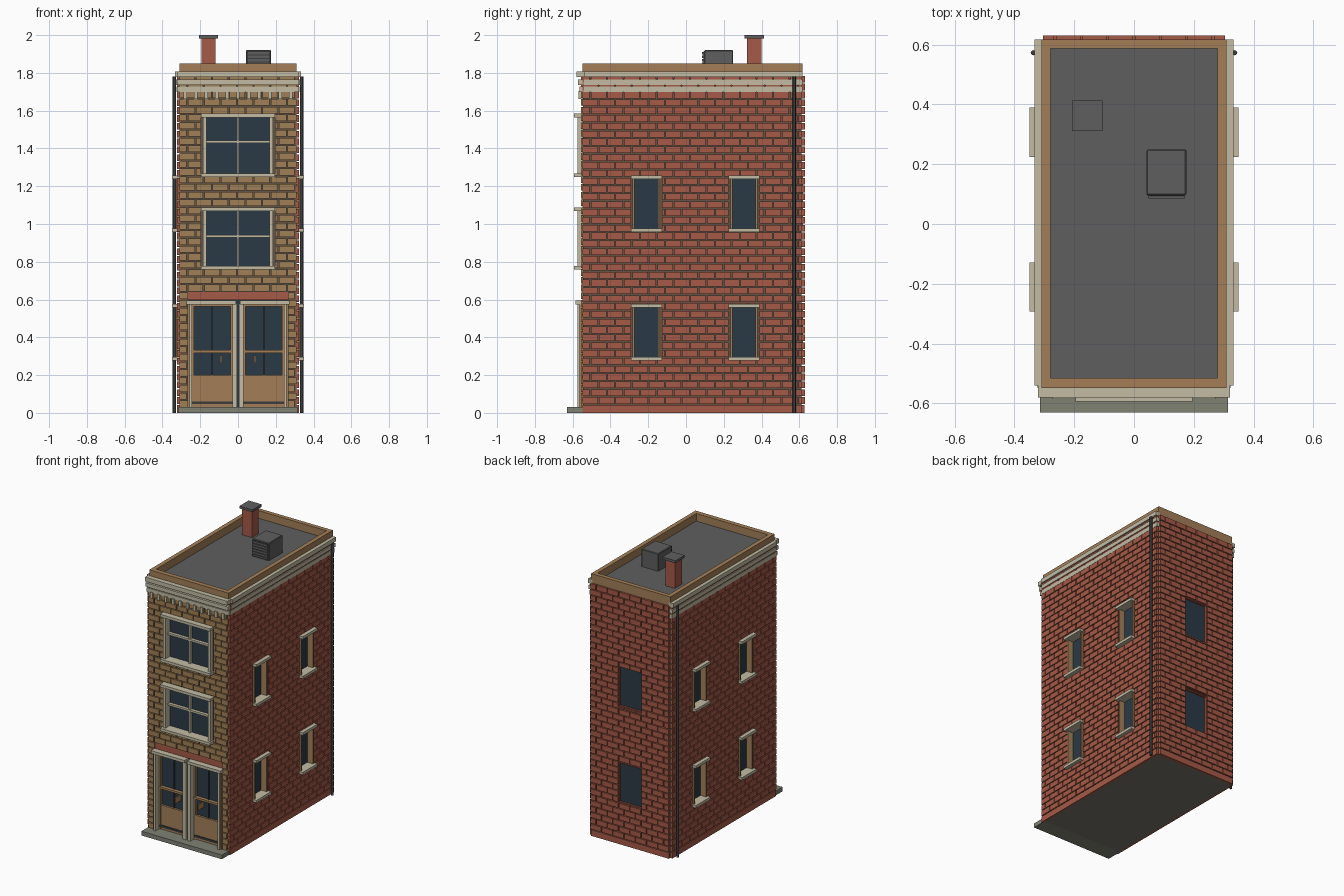
import bpy, bmesh, math

cube = bpy.data.objects.get("Cube")
if cube:
    bpy.data.objects.remove(cube, do_unlink=True)


def material(name, *rgb):
    lin = [((c / 255 + 0.055) / 1.055) ** 2.4 for c in rgb] + [1.0]
    m = bpy.data.materials.new(name)
    m.use_nodes = True
    m.diffuse_color = lin
    node = m.node_tree.nodes["Principled BSDF"]
    node.inputs["Base Color"].default_value = lin
    node.inputs["Roughness"].default_value = 0.8
    return m


TAN = material("tan brick", 160, 128, 86)
RED = material("red brick", 165, 90, 71)
CREAM = material("cream trim", 194, 187, 164)
WOOD = material("brown wood", 163, 127, 88)
GLASS = material("dark glass", 43, 58, 69)
ROOF = material("roof grey", 95, 95, 95)
METAL = material("dark metal", 58, 60, 62)
MORTAR = material("dark mortar", 98, 84, 70)
STONE = material("step stone", 128, 130, 116)
BASE = material("foundation grey", 122, 117, 107)

# Each wall maps (along, outward, up) to the model's axes
WALLS = {
    "front": lambda u, d, z: (u, -d, z),
    "back": lambda u, d, z: (u, d, z),
    "left": lambda u, d, z: (d, u, z),
    "right": lambda u, d, z: (-d, u, z),
}
QUADS = ((0, 1, 3, 2), (4, 6, 7, 5), (0, 4, 5, 1), (2, 3, 7, 6), (0, 2, 6, 4), (1, 5, 7, 3))


def boxes(name, mat, items, wall="back"):
    """One object out of boxes (u0, u1, d0, d1, z0, z1)."""
    bm = bmesh.new()
    for u0, u1, d0, d1, z0, z1 in items:
        v = [bm.verts.new(WALLS[wall](u, d, z)) for u in (u0, u1) for d in (d0, d1) for z in (z0, z1)]
        for q in QUADS:
            bm.faces.new([v[i] for i in q])
    bmesh.ops.recalc_face_normals(bm, faces=bm.faces)
    mesh = bpy.data.meshes.new(name)
    bm.to_mesh(mesh)
    bm.free()
    mesh.materials.append(mat)
    ob = bpy.data.objects.new(name, mesh)
    bpy.context.scene.collection.objects.link(ob)
    return ob


def subtract(rect, hole):
    """Pieces of a brick that remain around an opening."""
    a, b, c, d = rect
    e, f, g, h = hole
    if b <= e or a >= f or d <= g or c >= h:
        return [rect]
    m, n = max(c, g), min(d, h)
    parts = [(a, e, m, n), (f, b, m, n), (a, b, c, g), (a, b, h, d)]
    return [p for p in parts if p[1] - p[0] > 0.004 and p[3] - p[2] > 0.004]


def brick_wall(name, mat, wall, u0, u1, d0, d1, z0, z1, holes, length=0.088, pitch=0.0412, gap=0.006):
    items = []
    rows = round((z1 - z0) / pitch)
    step = (z1 - z0) / rows
    for r in range(rows):
        u = u0 - (r % 2) * length / 2
        while u < u1:
            a, b = max(u, u0), min(u + length - gap, u1)
            z = z0 + r * step
            rects = [(a, b, z, z + step - gap)] if b - a > 0.006 else []
            for hole in holes:
                rects = [p for rect in rects for p in subtract(rect, hole)]
            items += [(p[0], p[1], d0, d1, p[2], p[3]) for p in rects]
            u += length
    boxes(name, mat, items, wall)


cuts = []  # (wall, box) openings in the core


def window(name, wall, u, half, z0, z1, glass, out, frame, trim=None, bar=0.012, cross=None):
    """Recessed pane, frame, optional lintel with sill, optional glazing bars."""
    a, b = u - half, u + half
    cuts.append((wall, (a, b, glass - 0.01, 0.8, z0, z1)))
    boxes(name + "_glass", GLASS, [(a, b, glass - 0.01, glass, z0, z1)], wall)
    boxes(name + "_frame", frame, [
        (a, a + bar, glass - 0.005, out, z0, z1), (b - bar, b, glass - 0.005, out, z0, z1),
        (a, b, glass - 0.005, out - 0.002, z0, z0 + 0.006), (a, b, glass - 0.005, out - 0.002, z1 - 0.006, z1)], wall)
    if trim:
        boxes(name + "_lintel_and_sill", CREAM, [
            (a - 0.01, b + 0.01, glass, trim, z1 - 0.007, z1 + 0.012),
            (a - 0.01, b + 0.01, glass, trim, z0 - 0.012, z0 + 0.007)], wall)
    if cross:
        boxes(name + "_bars", CREAM, [
            (u - 0.006, u + 0.006, glass - 0.005, glass + 0.018, z0, z1),
            (a, b, glass - 0.005, glass + 0.022, cross - 0.007, cross + 0.007)], wall)


FLOORS = {"lower": (0.29, 0.565), "upper": (0.97, 1.245)}
side_holes, back_holes = [], []

# Side and back windows
for floor, (z0, z1) in FLOORS.items():
    for place, y in (("front", -0.21), ("rear", 0.307)):
        for wall in ("left", "right"):
            window(f"{wall}_{place}_{floor}_window", wall, y, 0.072, z0, z1, 0.285, 0.328, WOOD, 0.35, 0.01)
        side_holes.append((y - 0.082, y + 0.082, z0 - 0.012, z1 + 0.012))
    window(f"back_{floor}_window", "back", 0, 0.092, z0, z1 + 0.012, 0.605, 0.62, RED, bar=0.004)
    back_holes.append((-0.092, 0.092, z0, z1 + 0.012))

# Front windows
front_holes = [(-0.265, 0.265, 0, 0.64)]
for floor, z0, z1, cross in (("lower", 0.77, 1.075, 0.935), ("upper", 1.26, 1.572, 1.435)):
    window(f"front_{floor}_window", "front", 0, 0.186, z0, z1, 0.525, 0.575, CREAM, 0.594, 0.02, cross)
    front_holes.append((-0.196, 0.196, z0 - 0.012, z1 + 0.012))

# Shop entrance with two doors
cuts.append(("front", (-0.265, 0.265, 0.5, 0.8, 0.03, 0.6)))
boxes("entrance_glass", GLASS, [(-0.265, 0.265, 0.5, 0.515, 0.03, 0.6)], "front")
boxes("entrance_lintel", RED, [(-0.265, 0.265, 0.53, 0.547, 0.597, 0.64)], "front")
for side, s in (("left", 1), ("right", -1)):
    def leaf(name, mat, *items):
        boxes(f"{side}_{name}", mat, [(s * i[0], s * i[1]) + i[2:] for i in items], "front")

    leaf("door_jambs", CREAM, (0.006, 0.03, 0.51, 0.575, 0.03, 0.58), (0.243, 0.257, 0.51, 0.575, 0.03, 0.58))
    leaf("door_casing", WOOD, (0.257, 0.268, 0.51, 0.565, 0.03, 0.58))
    leaf("door_header", CREAM, (0.01, 0.272, 0.51, 0.585, 0.575, 0.595))
    leaf("door_wood", WOOD,
         (0.03, 0.04, 0.51, 0.535, 0.03, 0.575), (0.233, 0.243, 0.51, 0.535, 0.03, 0.575),
         (0.04, 0.233, 0.51, 0.53, 0.03, 0.2), (0.03, 0.243, 0.51, 0.54, 0.318, 0.332),
         (0.03, 0.243, 0.51, 0.533, 0.563, 0.575))
    leaf("door_kick_strip", METAL, (0.03, 0.243, 0.51, 0.537, 0.046, 0.06))
    leaf("door_mullion", METAL, (0.134, 0.139, 0.51, 0.525, 0.2, 0.563))
    leaf("door_handle", WOOD, (0.085, 0.094, 0.51, 0.575, 0.265, 0.305))

# Core of the building with openings cut in
core = boxes("wall_core", MORTAR, [(-0.31, 0.31, -0.545, 0.612, 0.01, 1.79)])
for wall, cut in cuts:
    cutter = boxes("opening_cutter", MORTAR, [cut], wall)
    cutter.hide_render = True
    mod = core.modifiers.new("opening", "BOOLEAN")
    mod.operation, mod.solver, mod.object = "DIFFERENCE", "EXACT", cutter
deps = bpy.context.evaluated_depsgraph_get()
core_mesh = bpy.data.meshes.new_from_object(core.evaluated_get(deps))
core.modifiers.clear()
core.data = core_mesh
for ob in [o for o in bpy.data.objects if o.name.startswith("opening_cutter")]:
    bpy.data.objects.remove(ob, do_unlink=True)
boxes("foundation", BASE, [(-0.31, 0.31, -0.52, 0.612, 0, 0.01)])

# Brick skins
brick_wall("front_bricks", TAN, "front", -0.31, 0.31, 0.54, 0.556, 0.03, 1.79, front_holes)
brick_wall("back_bricks", RED, "back", -0.305, 0.305, 0.605, 0.63, 0.048, 1.79, back_holes)
boxes("back_plinth", RED, [(-0.305, 0.305, 0.605, 0.628, 0, 0.042)])
for wall in ("left", "right"):
    brick_wall(wall + "_bricks", RED, wall, -0.548, 0.612, 0.305, 0.323, 0.048, 1.79, side_holes)
    boxes(wall + "_plinth", RED, [(-0.548, 0.612, 0.305, 0.322, 0, 0.042)], wall)

# Cornice around the front and sides, with dentils
BANDS = ((1.70, 1.727, 0.563), (1.737, 1.764, 0.572), (1.778, 1.808, 0.581))
boxes("front_cornice", CREAM, [(-0.322, 0.322, 0.53, d, a, b) for a, b, d in BANDS], "front")
for wall in ("left", "right"):
    boxes(wall + "_cornice", CREAM, [(-0.54, 0.618, 0.30, 0.318 + (d - 0.55) / 2, a, b) for a, b, d in BANDS], wall)
boxes("dentils", CREAM, [(x - 0.009, x + 0.009, 0.54, 0.57, 1.663, 1.705)
                         for x in [-0.28 + 0.056 * i for i in range(11)]], "front")

# Parapet, roof and rooftop parts
boxes("parapet", WOOD, [
    (-0.31, -0.28, -0.548, 0.618, 1.785, 1.85), (0.28, 0.31, -0.548, 0.618, 1.785, 1.85),
    (-0.28, 0.28, -0.548, -0.515, 1.785, 1.85), (-0.28, 0.28, 0.588, 0.618, 1.785, 1.85)])
boxes("roof", ROOF, [(-0.285, 0.285, -0.52, 0.593, 1.785, 1.796)])
boxes("chimney", RED, [(-0.193, -0.118, 0.323, 0.4, 1.79, 1.985)])
boxes("chimney_cap", ROOF, [(-0.207, -0.105, 0.311, 0.414, 1.983, 2.0)])
unit = boxes("roof_unit", ROOF, [(0.042, 0.175, 0.096, 0.25, 1.79, 1.92)])
bevel = unit.modifiers.new("soft_edges", "BEVEL")
bevel.width, bevel.segments = 0.004, 1
boxes("roof_unit_louvres", ROOF, [(0.048, 0.169, 0.086, 0.1, z, z + 0.013)
                                  for z in [1.803 + 0.019 * i for i in range(6)]])
boxes("roof_unit_grille", METAL, [(0.048, 0.169, 0.092, 0.1, 1.8, 1.914)])

# Front step
boxes("front_step", STONE, [(-0.315, 0.315, -0.63, -0.52, 0, 0.03)])

# Drainpipes at the rear of both sides
for side, s in (("left", 1), ("right", -1)):
    bpy.ops.mesh.primitive_cylinder_add(vertices=8, radius=0.0085, depth=1.78, location=(s * 0.337, 0.573, 0.89))
    pipe = bpy.context.object
    pipe.name = side + "_drainpipe"
    pipe.data.materials.append(METAL)
    bpy.ops.object.shade_smooth_by_angle(angle=math.radians(50))
